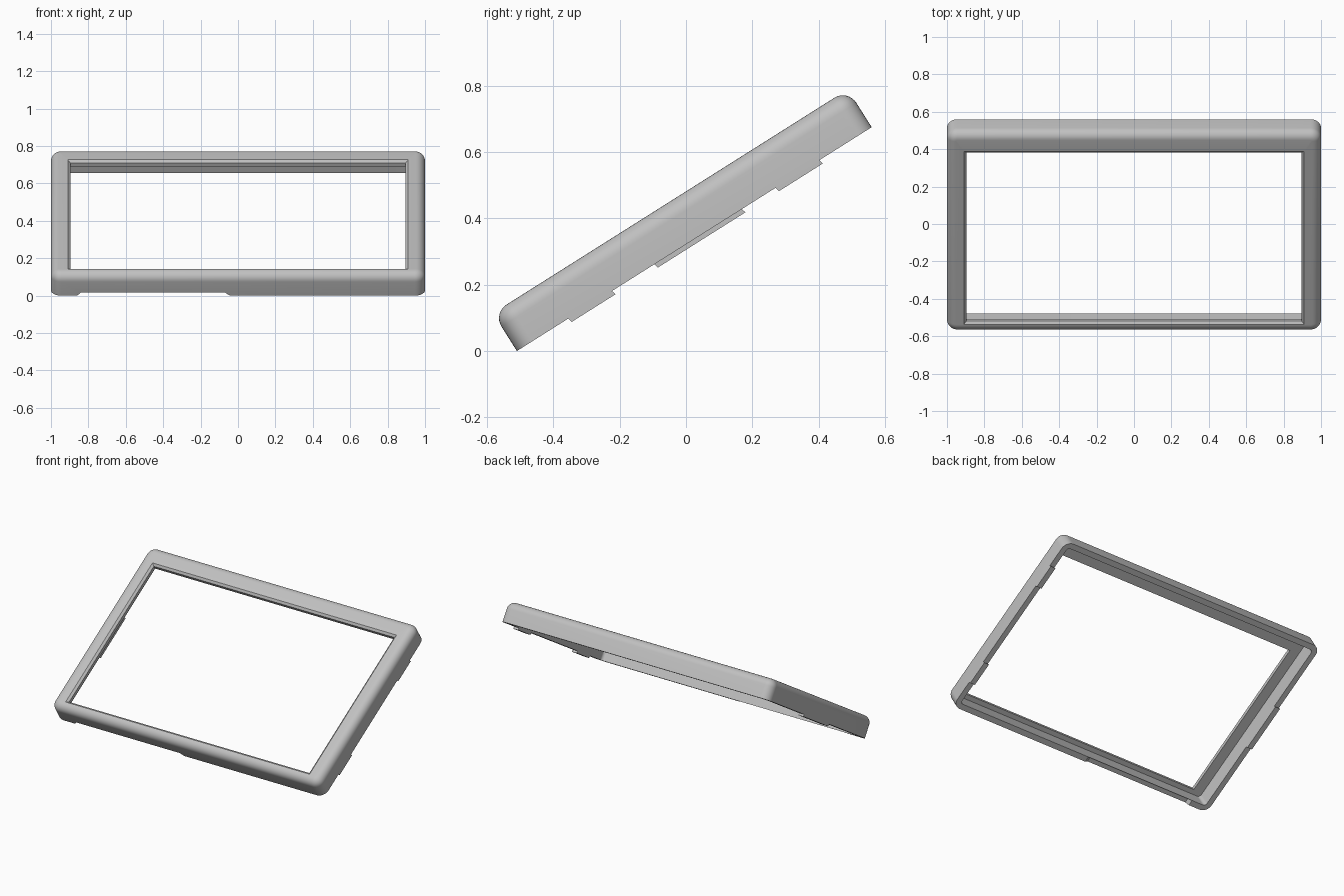
import bpy, bmesh, math
from mathutils import Vector

old = bpy.data.objects.get("Cube")
if old:
    bpy.data.objects.remove(old, do_unlink=True)

DEPTH, HEIGHT, WALL, FILLET = 1.265, 0.135, 0.036, 0.048
TILT = math.atan2(0.675, 1.07)
SEGMENTS = 8

grey = bpy.data.materials.new("light_grey")
grey.use_nodes = True
colour = (0.53, 0.53, 0.53, 1)
grey.diffuse_color = colour
grey.node_tree.nodes["Principled BSDF"].inputs["Base Color"].default_value = colour


def finish(bm, name):
    """Turn a bmesh in the frame's own flat space into a tilted object."""
    bmesh.ops.remove_doubles(bm, verts=bm.verts, dist=1e-5)
    bmesh.ops.recalc_face_normals(bm, faces=bm.faces)
    mesh = bpy.data.meshes.new(name)
    bm.to_mesh(mesh)
    bm.free()
    mesh.materials.append(grey)
    obj = bpy.data.objects.new(name, mesh)
    bpy.context.collection.objects.link(obj)
    obj.location = (0, -0.51, 0)
    obj.rotation_euler.x = TILT
    return obj


def ring(bm, half_width, near, far, z, radius):
    """Rounded rectangle of vertices at height z."""
    verts = []
    corners = [(half_width - radius, far - radius), (radius - half_width, far - radius),
               (radius - half_width, near + radius), (half_width - radius, near + radius)]
    for quarter, (cx, cy) in enumerate(corners):
        for i in range(SEGMENTS + 1):
            a = (quarter + i / SEGMENTS) * math.pi / 2
            verts.append(bm.verts.new((cx + radius * math.cos(a), cy + radius * math.sin(a), z)))
    return verts


def prism(outline, direction, name):
    """Extrude a flat outline along a direction."""
    bm = bmesh.new()
    face = bm.faces.new([bm.verts.new(p) for p in outline])
    made = bmesh.ops.extrude_face_region(bm, geom=[face])["geom"]
    moved = [v for v in made if isinstance(v, bmesh.types.BMVert)]
    bmesh.ops.translate(bm, verts=moved, vec=Vector(direction))
    return finish(bm, name)


# Bezel: outer wall, rounded shoulder, chamfered opening, lip and inner wall
bm = bmesh.new()
rings = [ring(bm, 1, 0, DEPTH, 0, 0.055)]
for i in range(SEGMENTS + 1):
    a = i / SEGMENTS * math.pi / 2
    inset = FILLET * (1 - math.cos(a))
    z = HEIGHT - FILLET * (1 - math.sin(a))
    rings.append(ring(bm, 1 - inset, inset, DEPTH - inset, z, 0.055 - inset))
rings.append(ring(bm, 0.91, 0.053, 1.148, HEIGHT, 0))
rings.append(ring(bm, 0.896, 0.067, 1.134, HEIGHT - 0.012, 0))
rings.append(ring(bm, 0.896, 0.067, 1.134, 0.1, 0))
for z in (0.1, 0):
    rings.append(ring(bm, 1 - WALL, WALL, DEPTH - WALL, z, 0.02))
bmesh.ops.remove_doubles(bm, verts=[], dist=0)
for lower, upper in zip(rings, rings[1:] + rings[:1]):
    count = len(lower)
    for i in range(count):
        j = (i + 1) % count
        bm.faces.new((lower[i], lower[j], upper[j], upper[i]))
bezel = finish(bm, "bezel_frame")

# Shallow notch in the lower edge of the front wall
notch = prism([(-0.87, -0.02, -0.01), (-0.03, -0.02, -0.01),
               (-0.07, -0.02, 0.02), (-0.84, -0.02, 0.02)], (0, 0.055, 0), "notch_cutter")
notch.hide_render = True
cut = bezel.modifiers.new("notch", "BOOLEAN")
cut.operation = "DIFFERENCE"
cut.solver = "EXACT"
cut.object = notch
bpy.context.view_layer.objects.active = bezel
bezel.select_set(True)
bpy.ops.object.modifier_apply(modifier=cut.name)
bpy.data.objects.remove(notch, do_unlink=True)
bpy.ops.object.shade_smooth_by_angle(angle=math.radians(30))


# Clip tabs under the side walls
def tab(name, side, start, end):
    drop, slope = -0.014, 0.004
    outline = [(side, start, 0), (side, start + slope, drop),
               (side, end, drop), (side, end - slope, 0)]
    prism(outline, (-side * WALL, 0, 0), name)


tab("left_front_tab", 1, 0.183, 0.343)
tab("left_rear_tab", 1, 0.922, 1.082)
tab("right_middle_tab", -1, 0.49, 0.806)
